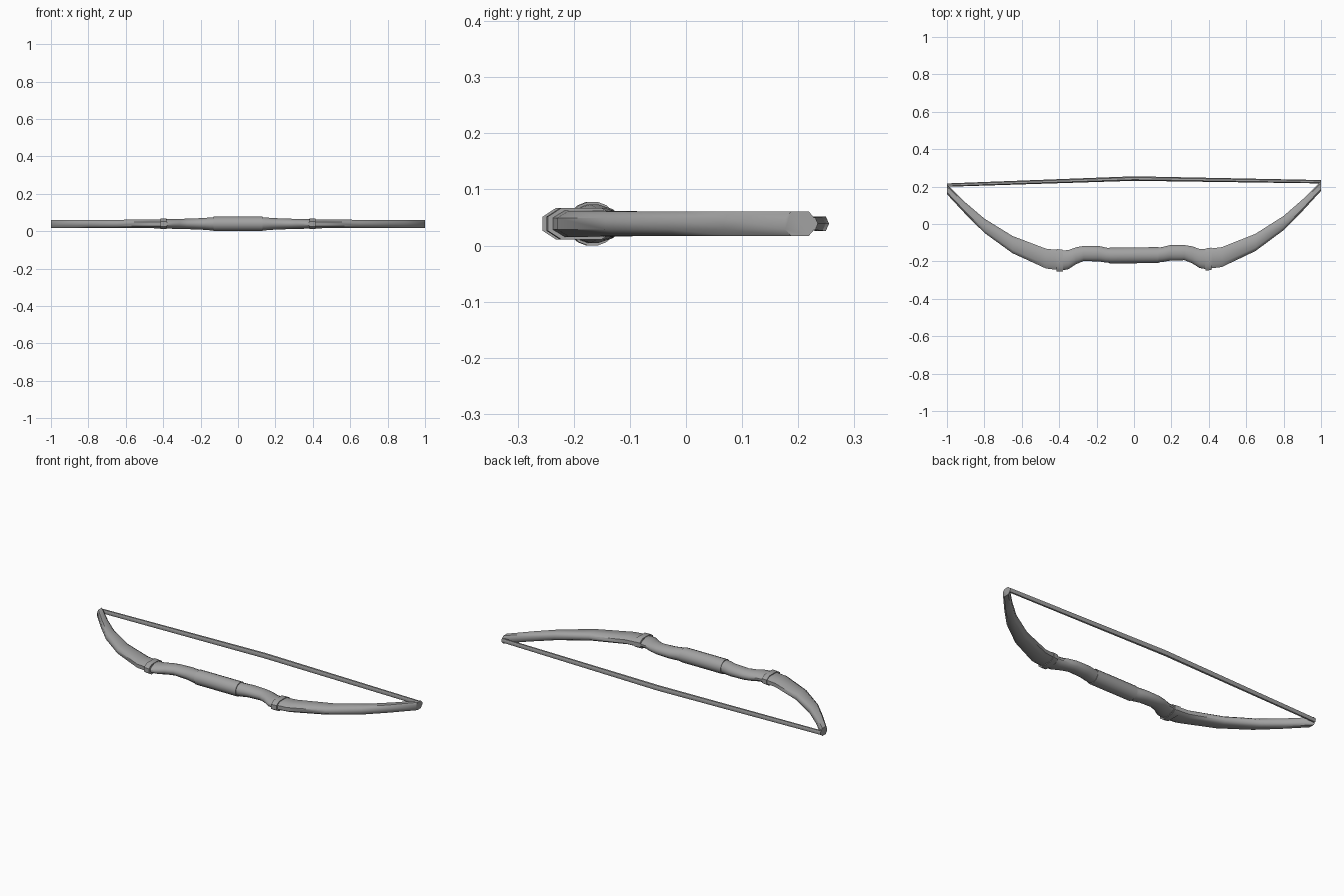
import bpy, bmesh, math

if "Cube" in bpy.data.objects:
    bpy.data.objects.remove(bpy.data.objects["Cube"])

ZC = 0.039     # height of the bow's centre plane
TILT = 0.009   # the whole bow leans slightly in plan

GREY = bpy.data.materials.new("dark_grey")
GREY.diffuse_color = (.36, .36, .36, 1)
GREY.use_nodes = True
GREY.node_tree.nodes["Principled BSDF"].inputs["Base Color"].default_value = GREY.diffuse_color


def scaled(ring):
    my = max(p[0] for p in ring)
    mz = max(p[1] for p in ring)
    return [(a / my, b / mz) for a, b in ring]


def polygon(n, offset):
    return scaled([(math.cos(math.tau * (i + offset) / n), math.sin(math.tau * (i + offset) / n))
                   for i in range(n)])


ROUND = polygon(16, .5)
HEX = polygon(6, 0)
CHAMFER = [(1, -.45), (1, .45), (.6, 1), (-.6, 1), (-1, .45), (-1, -.45), (-.6, -1), (.6, -1)]


def loft(name, stations, ring, angle=35):
    """Stations are (x, y_front, y_back, half_height)."""
    bm = bmesh.new()
    rings = []
    for x, y0, y1, h in stations:
        c, w = (y0 + y1) / 2 + TILT * x, (y1 - y0) / 2
        rings.append([bm.verts.new((x, c + a * w, ZC + b * h)) for a, b in ring])
    n = len(ring)
    for r, s in zip(rings, rings[1:]):
        for i in range(n):
            j = (i + 1) % n
            bm.faces.new((r[i], r[j], s[j], s[i]))
    bm.faces.new(rings[0])
    bm.faces.new(rings[-1])
    bmesh.ops.recalc_face_normals(bm, faces=bm.faces)
    me = bpy.data.meshes.new(name)
    bm.to_mesh(me)
    bm.free()
    me.materials.append(GREY)
    ob = bpy.data.objects.new(name, me)
    bpy.context.collection.objects.link(ob)
    bpy.ops.object.select_all(action='DESELECT')
    ob.select_set(True)
    bpy.context.view_layer.objects.active = ob
    bpy.ops.object.shade_smooth_by_angle(angle=math.radians(angle))
    return ob


def flip(stations, side):
    return [(side * x, a, b, h) for x, a, b, h in stations]


limb = [(.38, -.245, -.138, .024), (.47, -.234, -.128, .023), (.65, -.15, -.058, .022),
        (.8, -.04, .036, .022), (.9, .06, .122, .022), (1.0, .168, .22, .022)]
band = [(.383, -.252, -.134, .028), (.415, -.25, -.13, .028)]
shoulder = [(.12, -.207, -.128, .035), (.15, -.205, -.125, .034), (.19, -.198, -.115, .031),
            (.27, -.196, -.115, .028), (.31, -.212, -.122, .027),
            (.35, -.238, -.136, .026), (.39, -.246, -.139, .025)]

for side, tag in ((1, "right"), (-1, "left")):
    loft("limb_" + tag, flip(limb, side), CHAMFER, 50)
    loft("band_" + tag, flip(band, side), CHAMFER)
    loft("shoulder_" + tag, flip(shoulder, side), ROUND)

# wrapped hand grip
loft("grip", [(-.13, -.21, -.125, .039), (.13, -.21, -.125, .039)], ROUND)

# string, bent very slightly at its middle
loft("string", [(-1, .208, .226, .011), (0, .231, .255, .013), (1, .208, .226, .011)], HEX, 65)
